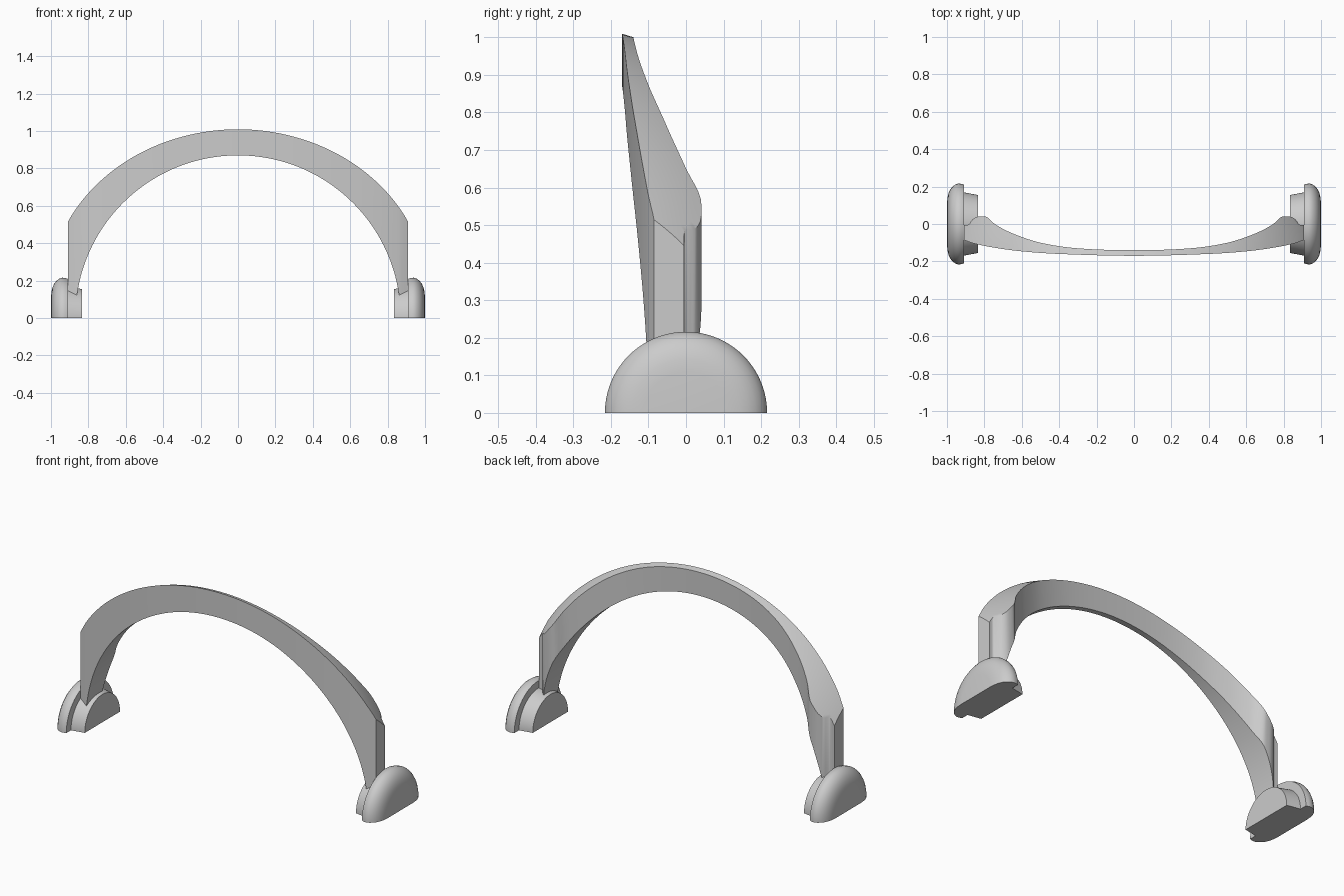
import bpy, bmesh, math

cube = bpy.data.objects.get("Cube")
if cube:
    bpy.data.objects.remove(cube, do_unlink=True)

grey = bpy.data.materials.new("plain grey")
grey.use_nodes = True
grey.diffuse_color = (0.6, 0.6, 0.6, 1)
grey.node_tree.nodes["Principled BSDF"].inputs["Base Color"].default_value = (0.6, 0.6, 0.6, 1)


def finish(bm, name):
    bmesh.ops.recalc_face_normals(bm, faces=bm.faces)
    mesh = bpy.data.meshes.new(name)
    bm.to_mesh(mesh)
    bm.free()
    mesh.materials.append(grey)
    obj = bpy.data.objects.new(name, mesh)
    bpy.context.collection.objects.link(obj)
    bpy.ops.object.select_all(action='DESELECT')
    obj.select_set(True)
    bpy.context.view_layer.objects.active = obj
    bpy.ops.object.shade_smooth_by_angle(angle=math.radians(32))
    return obj


def curve_at(points, x):
    """Smooth curve through the points (cubic Hermite)."""
    last = len(points) - 1

    def slope(i):
        if i == 0 or i == last:
            return 0.0 if i == 0 else (points[i][1] - points[i-1][1]) / (points[i][0] - points[i-1][0])
        return (points[i+1][1] - points[i-1][1]) / (points[i+1][0] - points[i-1][0])

    i = 0
    while i < last - 1 and x > points[i+1][0]:
        i += 1
    (x0, y0), (x1, y1) = points[i], points[i+1]
    h = x1 - x0
    t = (x - x0) / h
    return ((1 + 2*t) * (1 - t)**2 * y0 + t * (1 - t)**2 * h * slope(i)
            + t*t * (3 - 2*t) * y1 + t*t * (t - 1) * h * slope(i + 1))


# Band: footprint between a front and a back curve, domed above, round arch below
HALF_WIDTH = 0.91
FRONT = [(0, -.17), (.4, -.16), (.6, -.146), (.75, -.126), (.86, -.103), (.91, -.085)]
BACK = [(0, -.14), (.3, -.13), (.5, -.1), (.65, -.05), (.745, 0), (.785, .036),
        (.81, .041), (.84, .038), (.868, .02), (.882, -.002), (.91, -.005)]


def outer_height(x, y):
    return math.sqrt(1.103 - 0.843 * x * x - (y + 0.46)**2)


def inner_height(x):
    return max(0.03, math.sqrt(max(0, 0.87**2 - x * x)))


def build_band(steps=128, rows=8):
    bm = bmesh.new()
    rings = []
    for i in range(steps + 1):
        x = HALF_WIDTH * math.sin(math.pi * (i / steps - 0.5))
        front, back = curve_at(FRONT, abs(x)), curve_at(BACK, abs(x))
        ys = [front + (back - front) * j / rows for j in range(rows + 1)]
        top = [bm.verts.new((x, y, outer_height(x, y))) for y in ys]
        low = [bm.verts.new((x, y, inner_height(abs(x)))) for y in reversed(ys)]
        rings.append(top + low)
    for a, b in zip(rings, rings[1:]):
        for j in range(len(a)):
            k = (j + 1) % len(a)
            bm.faces.new((a[j], a[k], b[k], b[j]))
    bm.faces.new(rings[0])
    bm.faces.new(rings[-1])
    return finish(bm, "band")


# Ear pieces: half turns of a profile about the x axis, flat underneath
def half_turn(name, profile, side, segments=48):
    bm = bmesh.new()
    start = bm.verts.new((side * profile[0][0], 0, 0))
    end = bm.verts.new((side * profile[-1][0], 0, 0))
    rings = []
    for s in range(segments + 1):
        a = math.pi * s / segments
        rings.append([bm.verts.new((side * x, r * math.cos(a), r * math.sin(a)))
                      for x, r in profile[1:-1]])
    for a, b in zip(rings, rings[1:]):
        bm.faces.new((start, a[0], b[0]))
        bm.faces.new((end, a[-1], b[-1]))
        for j in range(len(a) - 1):
            bm.faces.new((a[j], a[j+1], b[j+1], b[j]))
    bm.faces.new([start] + rings[0] + [end] + rings[-1][::-1])
    return finish(bm, name)


SHELL = [(.91, 0), (.91, .21), (.925, .215), (.94, .216), (.955, .211), (.97, .2),
         (.982, .185), (.991, .166), (.997, .143), (1, .11), (1, 0)]
CUSHION = [(.835, 0), (.835, .155), (.915, .17), (.915, 0)]

build_band()
for side, label in ((1, "left"), (-1, "right")):
    half_turn(label + "_ear_shell", SHELL, side)
    half_turn(label + "_ear_cushion", CUSHION, side)
